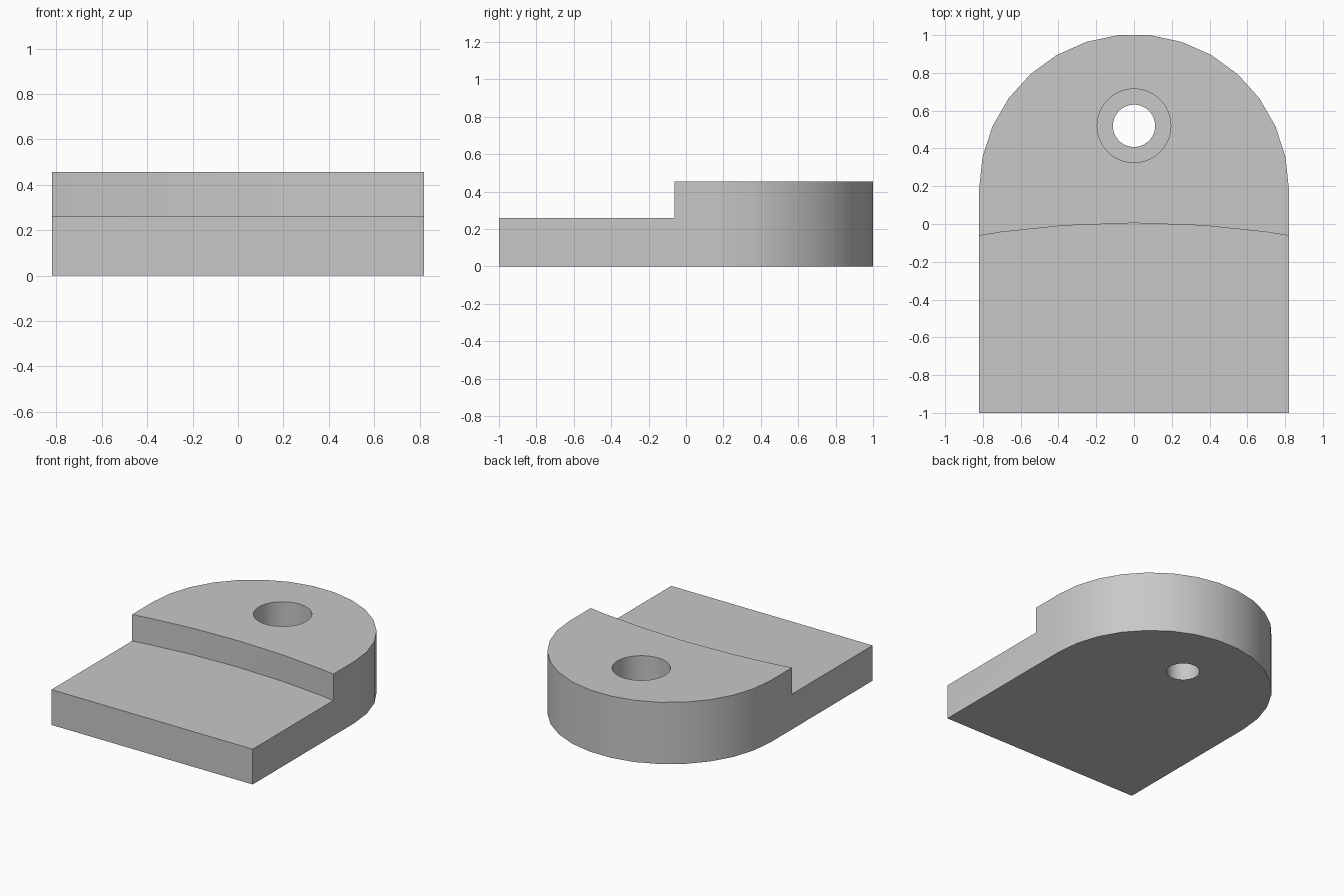
import bpy
import bmesh
from math import sin, cos, radians, sqrt

cube = bpy.data.objects.get("Cube")
if cube:
    bpy.data.objects.remove(cube, do_unlink=True)

HALF_WIDTH = 0.82
HEIGHT = 0.455
STEP_HEIGHT = 0.26
ARC_Y = 0.184       # centre of the rounded back end
HOLE_Y = 0.52
COUNTERBORE_FLOOR = 0.2

grey = bpy.data.materials.new("plain grey")
grey.use_nodes = True
colour = (0.58, 0.58, 0.58, 1)
grey.diffuse_color = colour
grey.node_tree.nodes["Principled BSDF"].inputs["Base Color"].default_value = colour


def prism(name, outline, bottom, top):
    """Extrude a counter-clockwise outline between two heights."""
    bm = bmesh.new()
    face = bm.faces.new([bm.verts.new((x, y, bottom)) for x, y in outline])
    result = bmesh.ops.extrude_face_region(bm, geom=[face])
    for v in result["geom"]:
        if isinstance(v, bmesh.types.BMVert):
            v.co.z = top
    bmesh.ops.recalc_face_normals(bm, faces=bm.faces)
    mesh = bpy.data.meshes.new(name)
    bm.to_mesh(mesh)
    bm.free()
    mesh.materials.append(grey)
    obj = bpy.data.objects.new(name, mesh)
    bpy.context.collection.objects.link(obj)
    return obj


def arc(radius, centre_y, start, end, steps):
    angles = [radians(start + (end - start) * i / steps) for i in range(steps + 1)]
    return [(radius * cos(a), centre_y + radius * sin(a)) for a in angles]


def cut(target, cutter):
    cutter.hide_render = True
    mod = target.modifiers.new(cutter.name, "BOOLEAN")
    mod.operation = "DIFFERENCE"
    mod.solver = "EXACT"
    mod.object = cutter
    bpy.context.view_layer.objects.active = target
    bpy.ops.object.modifier_apply(modifier=mod.name)
    bpy.data.objects.remove(cutter, do_unlink=True)


# Body: square front, half-round back
front = [(-HALF_WIDTH, -1), (HALF_WIDTH, -1)]
body = prism("mounting_block", front + arc(HALF_WIDTH, ARC_Y, 0, 180, 15), 0, HEIGHT)

# Lowered front ledge, ending in a gently curved step
R = 5.17
step_x = [0.95, 0.7, 0.37, 0, -0.37, -0.7, -0.95]
step = [(x, 0.005 - R + sqrt(R * R - x * x)) for x in step_x]
cut(body, prism("ledge_cutter", [(-0.95, -1.2), (0.95, -1.2)] + step, STEP_HEIGHT, 0.8))

# Screw hole with counterbore
for name, radius, bottom in (("counterbore_cutter", 0.195, COUNTERBORE_FLOOR),
                             ("screw_hole_cutter", 0.112, -0.2)):
    cut(body, prism(name, arc(radius, HOLE_Y, 0, 360, 48)[:-1], bottom, 0.8))

# Smooth curved walls, crisp edges
bpy.ops.object.select_all(action="DESELECT")
body.select_set(True)
bpy.context.view_layer.objects.active = body
bpy.ops.object.shade_smooth_by_angle(angle=radians(30))
